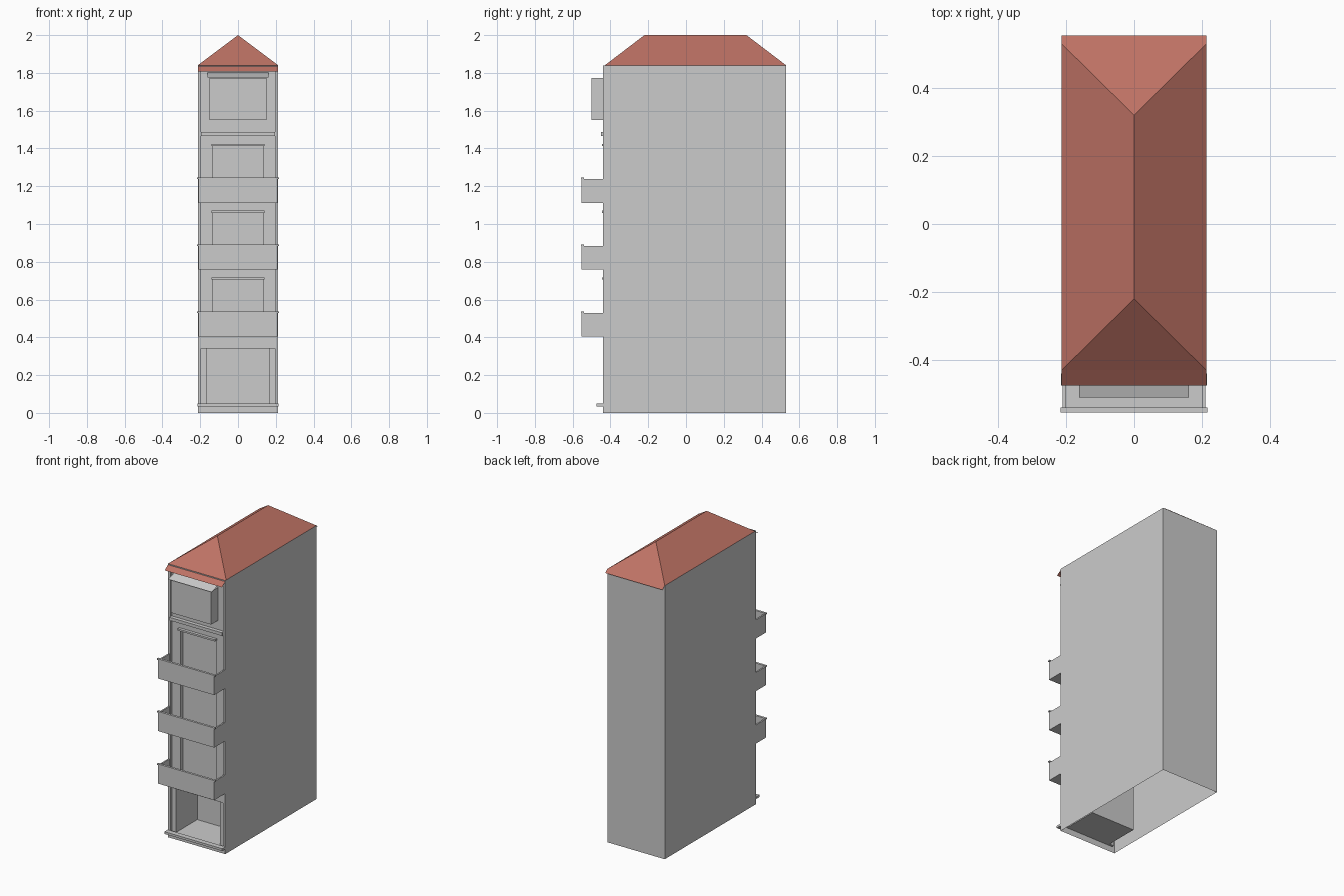
import bpy, bmesh

if "Cube" in bpy.data.objects:
    bpy.data.objects.remove(bpy.data.objects["Cube"])

W = 0.213                 # half width of the house
F, B = -0.44, 0.53        # front and back of the walls
EAVE, TOP = 1.84, 2.0


def mesh(name, verts, faces, mat=None, fix=False):
    me = bpy.data.meshes.new(name)
    me.from_pydata(verts, [], faces)
    bm = bmesh.new()
    bm.from_mesh(me)
    bmesh.ops.delete(bm, geom=[f for f in bm.faces if f.calc_area() < 1e-7], context='FACES')
    if fix:
        bmesh.ops.recalc_face_normals(bm, faces=bm.faces)
    bm.to_mesh(me)
    bm.free()
    ob = bpy.data.objects.new(name, me)
    bpy.context.collection.objects.link(ob)
    if mat:
        me.materials.append(mat)
    return ob


def box(name, x0, x1, y0, y1, z0, z1):
    v = [(x, y, z) for x in (x0, x1) for y in (y0, y1) for z in (z0, z1)]
    f = [(0, 1, 3, 2), (4, 6, 7, 5), (0, 4, 5, 1), (2, 3, 7, 6), (0, 2, 6, 4), (1, 5, 7, 3)]
    return mesh(name, v, f, fix=True)


def nested(name, rects):
    """Stepped front panel: rectangles (half width, z0, z1, y) joined in order, last one capped."""
    v, f = [], []
    for w, z0, z1, y in rects:
        v += [(-w, y, z0), (w, y, z0), (w, y, z1), (-w, y, z1)]
    for k in range(len(rects) - 1):
        a = 4 * k
        for i in range(4):
            j = (i + 1) % 4
            f.append((a + i, a + j, a + 4 + j, a + 4 + i))
    n = len(v)
    f.append((n - 4, n - 3, n - 2, n - 1))
    return mesh(name, v, f)


# Side and back walls, open underneath
mesh("walls",
     [(x, y, z) for z in (0, EAVE) for x, y in ((W, F), (W, B), (-W, B), (-W, F))],
     [(0, 1, 5, 4), (1, 2, 6, 5), (2, 3, 7, 6)])

# Ground floor with deep entrance room
P = F + 0.015             # recessed panel plane
nested("ground_floor", [(W, 0, 0.405, F), (0.195, 0.04, 0.34, F), (0.195, 0.04, 0.34, P),
                        (0.163, 0.04, 0.34, P), (0.163, 0.04, 0.34, -0.2)])
box("door_step", -0.215, 0.215, -0.475, F, 0.035, 0.05)

# Three middle floors, each with door, lintel and balcony
for i in range(3):
    z = 0.405 + 0.3535 * i
    t = z + 0.3535
    nested(f"floor_{i+1}", [(W, z, t, F), (0.195, z, t, F), (0.195, z, t, P),
                            (0.132, z + 0.015, z + 0.3, P),
                            (0.132, z + 0.015, z + 0.3, P + 0.03)])
    box(f"lintel_{i+1}", -0.14, 0.14, F - 0.005, P, z + 0.3, z + 0.312)
    box(f"balcony_floor_{i+1}", -0.21, 0.21, -0.55, P, z, z + 0.012)
    box(f"balcony_front_{i+1}", -0.21, 0.21, -0.553, -0.543, z, z + 0.125)
    for s, side in ((-1, "left"), (1, "right")):
        a, b = sorted((s * 0.2, s * 0.21))
        box(f"balcony_{side}_{i+1}", a, b, -0.545, F, z, z + 0.125)
    box(f"balcony_rail_{i+1}", -0.216, 0.216, -0.555, -0.54, z + 0.125, z + 0.133)

# Top floor with ledge and bay window
nested("top_floor", [(W, 1.4655, EAVE, F), (0.195, 1.488, 1.81, F), (0.195, 1.488, 1.81, P)])
box("ledge", -0.196, 0.196, -0.45, F, 1.467, 1.488)
box("bay_window", -0.15, 0.15, -0.5, P, 1.55, 1.772)
mesh("bay_canopy", [(-0.162, -0.51, 1.775), (0.162, -0.51, 1.775),
                    (0.162, P, 1.803), (-0.162, P, 1.803)], [(0, 1, 2, 3)])

# Hipped roof with front and back slopes running past the walls
red = bpy.data.materials.new("roof_red")
red.diffuse_color = (0.52, 0.17, 0.13, 1)
red.use_nodes = True
red.node_tree.nodes["Principled BSDF"].inputs["Base Color"].default_value = red.diffuse_color
yf, yb = -0.43, B
mesh("roof",
     [(-W, yf, EAVE), (W, yf, EAVE), (W, yb, EAVE), (-W, yb, EAVE),
      (0, -0.22, TOP), (0, 0.32, TOP),
      (-W, -0.475, 1.808), (W, -0.475, 1.808), (W, 0.555, 1.821), (-W, 0.555, 1.821)],
     [(0, 1, 4), (1, 2, 5, 4), (2, 3, 5), (3, 0, 4, 5),
      (6, 7, 1, 0), (8, 9, 3, 2)], red)
